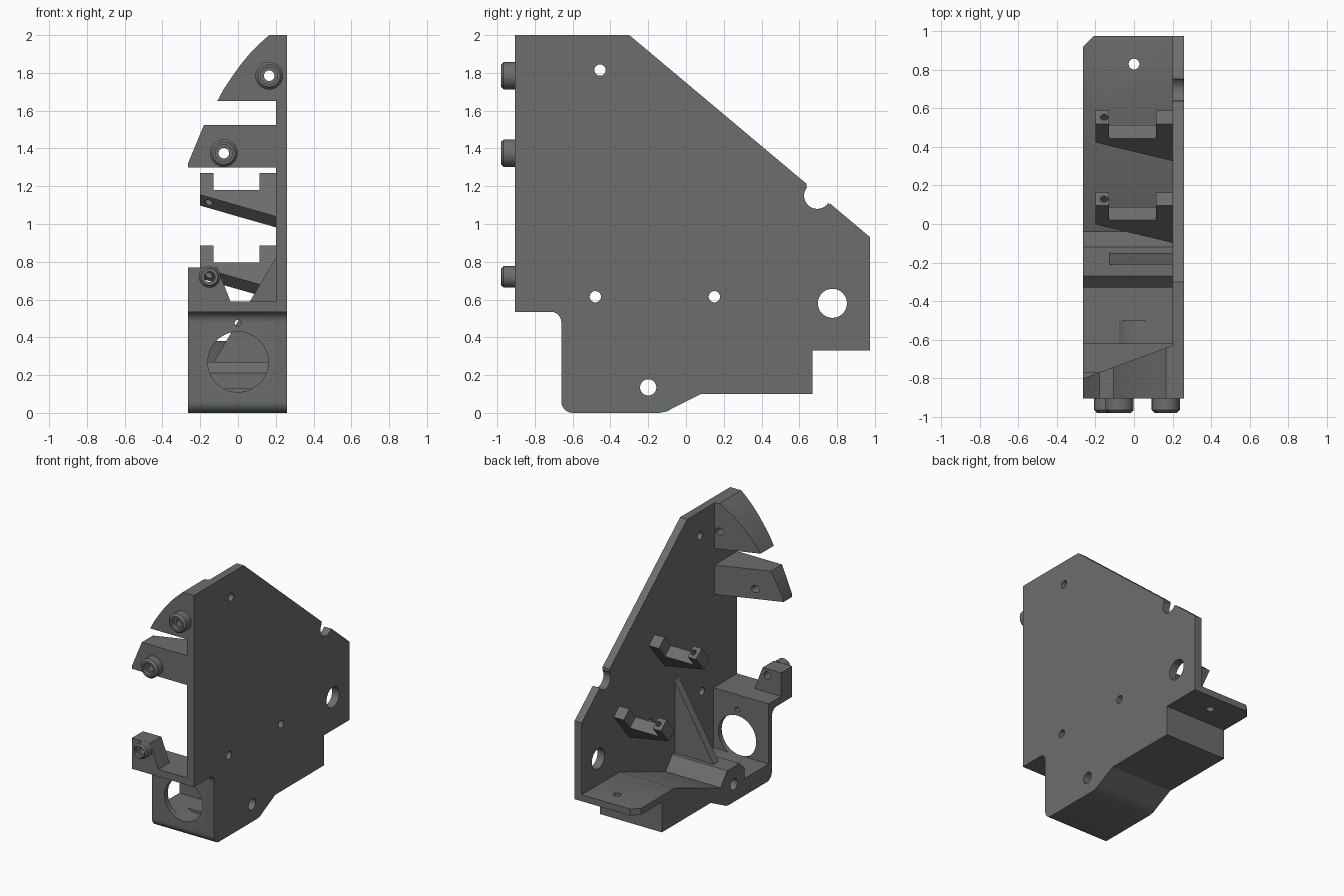
import bpy, bmesh, math
from mathutils import Vector

if "Cube" in bpy.data.objects:
    bpy.data.objects.remove(bpy.data.objects["Cube"])

gray = bpy.data.materials.new("dark gray plastic")
gray.diffuse_color = (0.15, 0.155, 0.153, 1)
gray.use_nodes = True
gray.node_tree.nodes["Principled BSDF"].inputs["Base Color"].default_value = gray.diffuse_color


def add(name, bm):
    bmesh.ops.recalc_face_normals(bm, faces=bm.faces)
    me = bpy.data.meshes.new(name)
    bm.to_mesh(me)
    bm.free()
    me.materials.append(gray)
    ob = bpy.data.objects.new(name, me)
    bpy.context.collection.objects.link(ob)
    return ob


def prism(name, pts, place, lo, hi):
    """Extrude a 2D outline; place(a, b, depth) gives the 3D point."""
    bm = bmesh.new()
    low = [bm.verts.new(place(a, b, lo)) for a, b in pts]
    top = [bm.verts.new(place(a, b, hi)) for a, b in pts]
    bm.faces.new(low)
    bm.faces.new(top)
    n = len(pts)
    for i in range(n):
        j = (i + 1) % n
        bm.faces.new((low[i], low[j], top[j], top[i]))
    return add(name, bm)


def along_x(a, b, d): return Vector((d, a, b))
def along_y(a, b, d): return Vector((a, d, b))
def along_z(a, b, d): return Vector((a, b, d))


def arc(cx, cy, r, a0, a1, n=6):
    return [(cx + r * math.cos(math.radians(a0 + (a1 - a0) * i / n)),
             cy + r * math.sin(math.radians(a0 + (a1 - a0) * i / n))) for i in range(n + 1)]


def circle(cx, cy, r, n=32):
    return arc(cx, cy, r, 0, 360 * (n - 1) / n, n - 1)


def cut(ob, pts, place, lo, hi):
    c = prism("cutter", pts, place, lo, hi)
    m = ob.modifiers.new("cut", 'BOOLEAN')
    m.operation = 'DIFFERENCE'
    m.solver = 'EXACT'
    m.object = c
    bpy.context.view_layer.objects.active = ob
    bpy.ops.object.modifier_apply(modifier=m.name)
    bpy.data.objects.remove(c)


# shared lower outline seen from the side, back to front
lower = ([(0.975, 0.33), (0.67, 0.33), (0.67, 0.10), (0.08, 0.10)]
         + [(-0.07, 0.025), (-0.10, 0.008), (-0.14, 0.0)]
         + arc(-0.60, 0.06, 0.06, 270, 180)
         + arc(-0.715, 0.48, 0.055, 0, 90)
         + [(-0.905, 0.535)])

# side plate
plate = prism("side_plate", [(-0.905, 2), (-0.30, 2), (0.975, 0.93)] + lower, along_x, 0.20, 0.26)
for y, z, r in ((-0.455, 1.815, 0.03), (-0.48, 0.615, 0.03), (0.15, 0.615, 0.03),
                (0.775, 0.58, 0.077), (-0.20, 0.135, 0.043), (0.695, 1.15, 0.07)):
    cut(plate, circle(y, z, r), along_x, 0.1, 0.4)
cut(plate, [(0.637, 1.20), (0.66, 1.15), (0.73, 1.15), (0.762, 1.10), (0.76, 1.25), (0.64, 1.25)],
    along_x, 0.1, 0.4)

# floor, front wall and rear shelf in one profile
base = prism("base", lower + [(-0.905, 0.59), (-0.62, 0.59), (-0.62, 0.13), (-0.33, 0.13),
                              (-0.33, 0.21), (-0.27, 0.27), (-0.12, 0.27), (-0.04, 0.17),
                              (0.52, 0.38), (0.975, 0.38)], along_x, -0.265, 0.20)
cut(base, circle(0, 0.27, 0.16, 48), along_y, -0.8, -0.5)
cut(base, circle(0, 0.475, 0.018, 16), along_y, -0.8, -0.55)
cut(base, circle(0, 0.83, 0.028, 24), along_z, 0.2, 0.5)
cut(base, circle(-0.20, 0.135, 0.043), along_x, -0.4, 0.3)
cut(base, [(-0.27, 0.915), (-0.27, 0.99), (-0.195, 0.99)], along_z, 0.2, 0.5)

# triangular gusset
prism("gusset", [(-0.17, 0.2), (0.2, 0.2), (0.2, 0.82)], along_y, -0.21, -0.15)

# wedge-backed front tabs and the low boss
tabs = {
    "upper_tab": [(0.2, 2), (0.165, 2), (0.115, 1.955), (0.065, 1.905), (0.015, 1.845),
                  (-0.035, 1.775), (-0.075, 1.715), (-0.11, 1.65), (0.2, 1.65)],
    "middle_tab": [(0.2, 1.525), (-0.18, 1.525), (-0.265, 1.32), (-0.265, 1.30), (0.2, 1.30)],
    "lower_boss": [(-0.265, 0.59), (-0.265, 0.77), (-0.11, 0.77), (-0.04, 0.59)],
}
knobs = {"upper_tab": (0.165, 1.785, 0.073), "middle_tab": (-0.075, 1.375, 0.073),
         "lower_boss": (-0.15, 0.72, 0.057)}
for name, pts in tabs.items():
    tab = prism(name, pts, along_y, -0.905, -0.77)
    if name != "lower_boss":
        for v in tab.data.vertices:
            if v.co.y > -0.8:
                v.co.y = -0.80 + (v.co.x + 0.26) * 0.37
    x, z, r = knobs[name]
    cut(tab, circle(x, z, 0.028, 24), along_y, -1, -0.5)

    # round collar: lathed ring with a dished mouth
    ring = [(0.028, -0.90), (r, -0.90), (r, -0.965), (r - 0.014, -0.98),
            (0.045, -0.98), (0.045, -0.945), (0.028, -0.945)]
    bm = bmesh.new()
    n = 32
    rows = [[bm.verts.new((x + q * math.cos(2 * math.pi * i / n), y,
                           z + q * math.sin(2 * math.pi * i / n))) for q, y in ring] for i in range(n)]
    for i in range(n):
        a, b = rows[i], rows[(i + 1) % n]
        for k in range(len(ring)):
            m = (k + 1) % len(ring)
            bm.faces.new((a[k], a[m], b[m], b[k]))
    add(name + "_collar", bm)

# tilted U-shaped clips, parallel to the sloping plate edge
t = Vector((0, 0.766, -0.643))
nrm = Vector((0, 0.643, 0.766))
clip_pts = [(-0.2, 0), (-0.13, 0), (-0.13, -0.117), (0.115, -0.117), (0.115, 0),
            (0.2, 0), (0.2, -0.30), (-0.2, -0.15)]
for name, y, z in (("upper_clip", 0.095, 1.27), ("lower_clip", 0.52, 0.885)):
    o = Vector((0, y, z))
    clip = prism(name, clip_pts, lambda a, b, d: o + Vector((a, 0, 0)) + nrm * b + t * d, 0, 0.09)
    cut(clip, circle(-0.155, 0.045, 0.02, 16),
        lambda a, b, d: o + Vector((a, 0, 0)) + t * b + nrm * d, -0.3, 0.1)

# smooth the round walls, keep edges sharp
bpy.ops.object.select_all(action='DESELECT')
for ob in bpy.data.objects:
    ob.select_set(True)
bpy.context.view_layer.objects.active = plate
bpy.ops.object.shade_smooth_by_angle(angle=math.radians(25))
